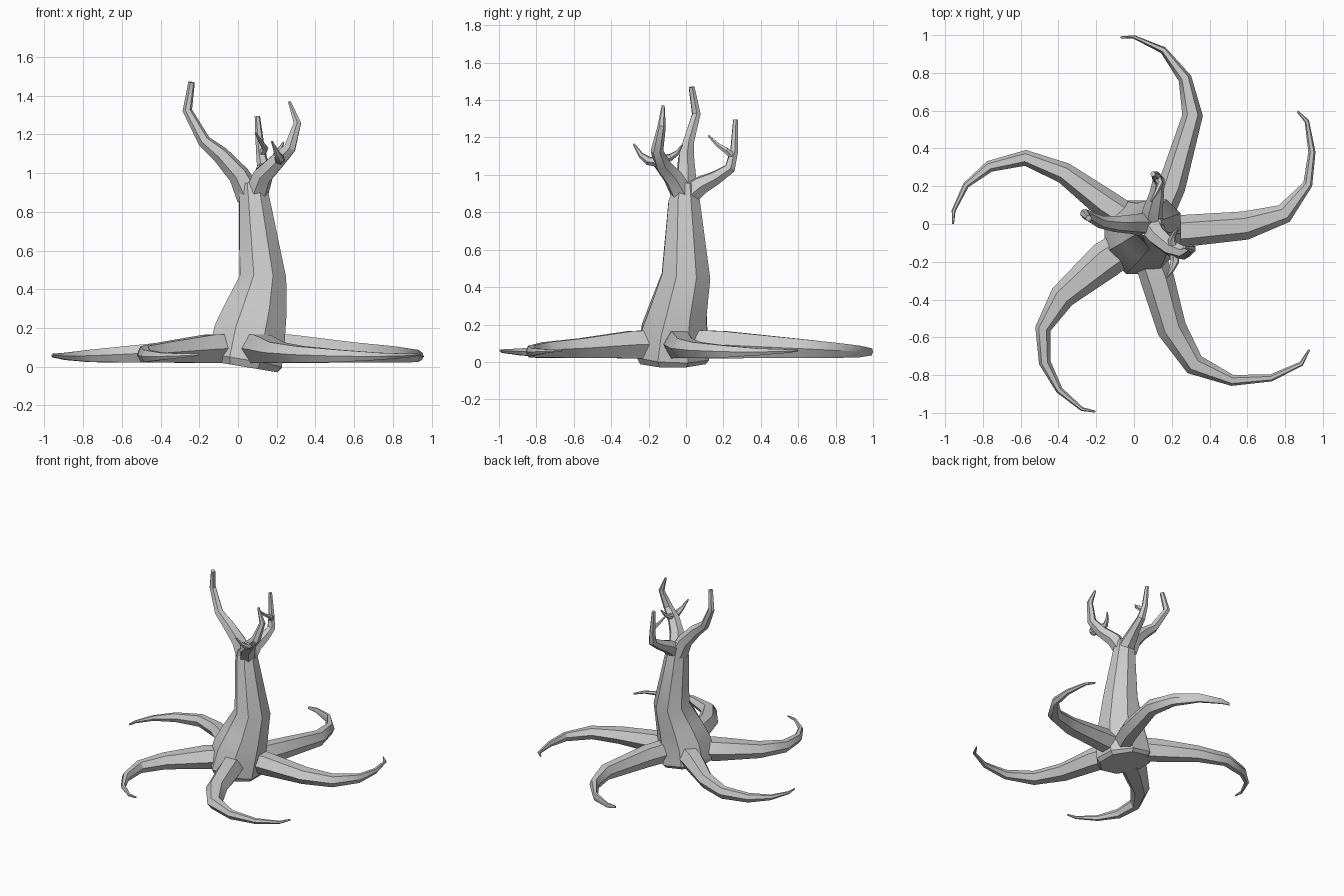
import bpy, bmesh, math
from mathutils import Vector, Quaternion


def loft(name, rows, sides, side_dir=None, turn=0.0):
    """Tube through rows of (x, y, z, half width, half height); rings follow the path."""
    pts = [Vector(r[:3]) for r in rows]
    bm = bmesh.new()
    rings, prev, u = [], None, None
    for i, p in enumerate(pts):
        a, b = pts[max(i - 1, 0)], pts[min(i + 1, len(pts) - 1)]
        t = (p - a).normalized() + (b - p).normalized()
        t.normalize()
        if u is None:
            u = Vector(side_dir) if side_dir else t.cross(Vector((0, 0, 1)))
            u = (u - t * u.dot(t)).normalized()
        else:
            u = prev.rotation_difference(t) @ u
        prev = t
        v = u.cross(t)
        ring = []
        for k in range(sides):
            ang = 2 * math.pi * k / sides + turn
            ring.append(bm.verts.new(p + u * math.cos(ang) * rows[i][3]
                                     + v * math.sin(ang) * rows[i][4]))
        rings.append(ring)
    for r0, r1 in zip(rings, rings[1:]):
        for k in range(sides):
            n = (k + 1) % sides
            bm.faces.new((r0[k], r0[n], r1[n], r1[k]))
    bm.faces.new(rings[0])
    bm.faces.new(rings[-1])
    bmesh.ops.recalc_face_normals(bm, faces=bm.faces)
    me = bpy.data.meshes.new(name)
    bm.to_mesh(me)
    bm.free()
    ob = bpy.data.objects.new(name, me)
    bpy.context.collection.objects.link(ob)
    bpy.ops.object.select_all(action='DESELECT')
    ob.select_set(True)
    bpy.context.view_layer.objects.active = ob
    bpy.ops.object.shade_smooth_by_angle(angle=math.radians(32))
    return ob


# trunk with flared foot; rings kept level by building it straight, then shifting
trunk_rows = [
    (0.03, -0.07, 0.00, .19, .19), (0.035, -0.07, 0.03, .21, .21),
    (0.06, -0.06, 0.17, .20, .19), (0.09, -0.04, 0.28, .175, .165),
    (0.128, 0.00, 0.46, .13, .14), (0.085, -0.01, 0.86, .085, .09),
    (0.075, -0.005, 0.95, .075, .06),
]
loft("trunk", trunk_rows, 8, (1, 0, 0), math.pi / 8)

# roots: plan position and half width; heights shared by all
heights = [(.095, .08), (.092, .078), (.074, .056), (.064, .045),
           (.056, .034), (.054, .02), (.058, .010), (.062, .006)]
roots = {
    "root_back": [(.14, .06, .07), (.20, .20, .07), (.31, .575, .052), (.27, .77, .034),
                  (.155, .92, .018), (0, .99, .009), (-.07, .988, .005)],
    "root_right": [(.17, -.04, .08), (.28, -.035, .08), (.59, -.008, .072), (.795, .055, .05),
                   (.92, .21, .024), (.942, .38, .018), (.915, .545, .012), (.865, .597, .005)],
    "root_front": [(.08, -.17, .08), (.125, -.295, .085), (.20, -.555, .075), (.32, -.745, .055),
                   (.52, -.828, .028), (.725, -.815, .018), (.885, -.74, .012), (.928, -.665, .005)],
    "root_front_left": [(-.06, -.13, .09), (-.15, -.19, .095), (-.38, -.385, .065),
                        (-.482, -.555, .04), (-.472, -.735, .03), (-.395, -.88, .018),
                        (-.275, -.98, .010), (-.205, -.993, .005)],
    "root_left": [(-.05, .04, .075), (-.15, .105, .075), (-.37, .27, .054), (-.575, .35, .04),
                  (-.765, .305, .029), (-.89, .205, .016), (-.955, .07, .010), (-.958, .0, .005)],
}
for name, plan in roots.items():
    rows = [(x, y, h[0], w * 1.05, h[1] * 1.08) for (x, y, w), h in zip(plan, heights)]
    loft(name, rows, 6)

# branches and twigs: x, y, z, radius
limbs = {
    "branch_left": [(.06, 0, .88, .07), (.005, 0, .99, .056), (-.09, .0, 1.095, .045),
                    (-.175, .01, 1.165, .034), (-.262, .055, 1.325, .025), (-.24, .03, 1.47, .017)],
    "branch_right": [(.09, -.01, .88, .065), (.13, -.07, .99, .055), (.20, -.13, 1.06, .045),
                     (.268, -.155, 1.13, .034), (.307, -.13, 1.26, .022), (.265, -.122, 1.37, .008)],
    "branch_back": [(.09, .0, .88, .065), (.10, .08, .945, .053), (.12, .16, .985, .04),
                    (.13, .235, 1.035, .032), (.115, .258, 1.13, .023), (.10, .265, 1.295, .014)],
    "twig_front": [(.215, -.14, 1.07, .03), (.215, -.20, 1.075, .024),
                   (.20, -.24, 1.105, .015), (.175, -.28, 1.165, .005)],
    "twig_middle": [(.21, -.13, 1.08, .028), (.20, -.08, 1.095, .02),
                    (.215, -.045, 1.12, .013), (.235, -.02, 1.16, .005)],
    "twig_back": [(.122, .25, 1.10, .022), (.14, .215, 1.13, .017),
                  (.12, .17, 1.16, .012), (.09, .12, 1.21, .005)],
}
for name, path in limbs.items():
    loft(name, [(x, y, z, r, r) for x, y, z, r in path], 6, (0.3, 1, 0.2))
